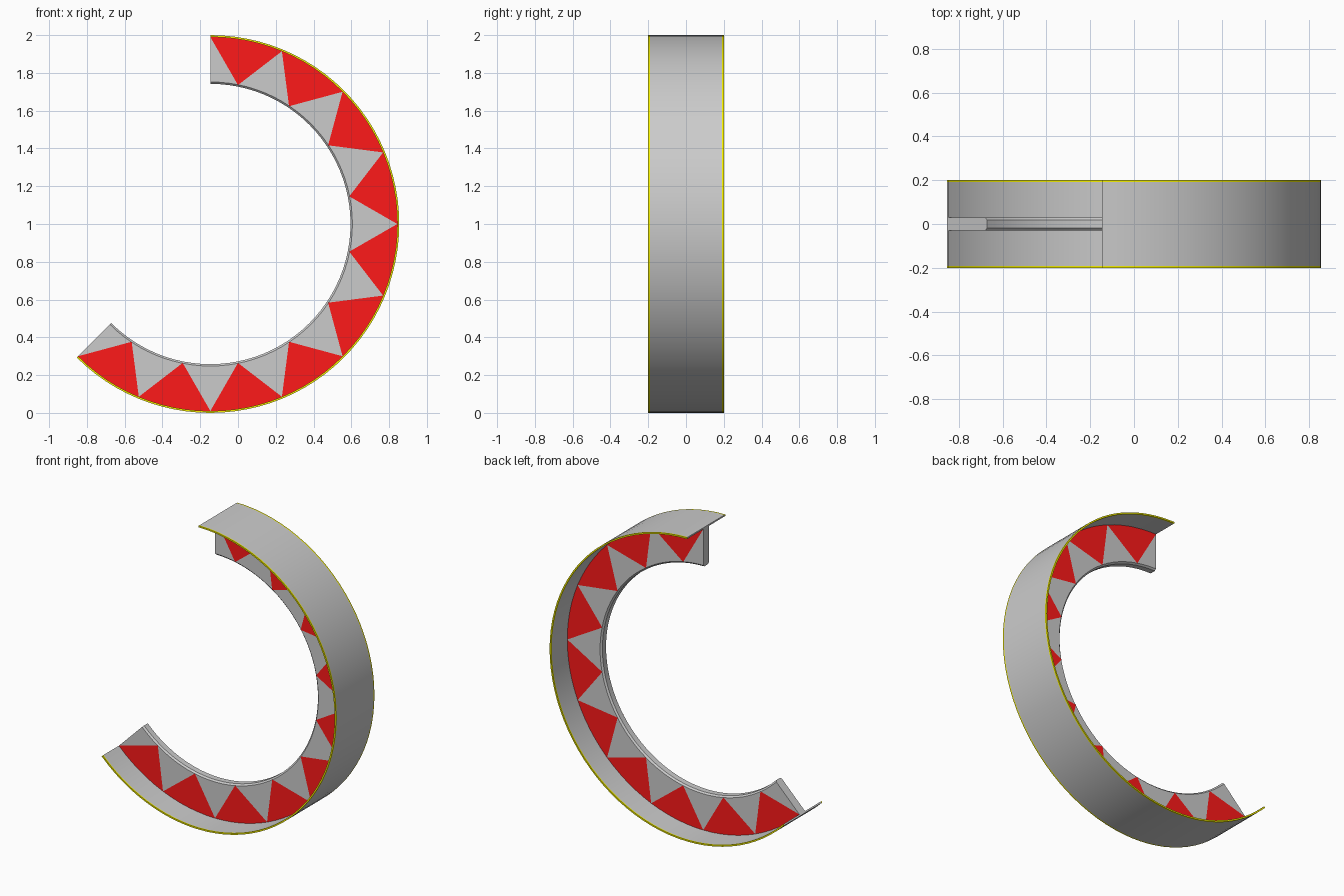
import bpy, bmesh, math

if "Cube" in bpy.data.objects:
    bpy.data.objects.remove(bpy.data.objects["Cube"])

CX, CZ = -0.1464, 1.0                 # centre of the arc
START, SPAN = 90.0, 225.0             # sweeps clockwise from the top
BAYS, SUB = 10, 6                     # triangle bays and steps per bay
BAY = SPAN / BAYS
STEPS = BAYS * SUB


def material(name, rgb):
    m = bpy.data.materials.new(name)
    m.diffuse_color = (*rgb, 1)
    m.use_nodes = True
    m.node_tree.nodes["Principled BSDF"].inputs["Base Color"].default_value = m.diffuse_color
    return m


def point(r, deg, y):
    a = math.radians(deg)
    return (CX + r * math.cos(a), y, CZ + r * math.sin(a))


def finish(bm, name, mat=None, recalc=True):
    if recalc:
        bmesh.ops.recalc_face_normals(bm, faces=bm.faces[:])
    me = bpy.data.meshes.new(name)
    bm.to_mesh(me)
    bm.free()
    me.shade_smooth()
    me.set_sharp_from_angle(angle=math.radians(30))
    ob = bpy.data.objects.new(name, me)
    bpy.context.collection.objects.link(ob)
    if mat:
        me.materials.append(mat)
    return ob


def sweep(name, profile, mat=None):
    """Sweep a closed (radius, y) profile along the arc and cap both ends."""
    bm = bmesh.new()
    rings = [[bm.verts.new(point(r, START - SPAN * i / STEPS, y)) for r, y in profile]
             for i in range(STEPS + 1)]
    n = len(profile)
    for a, b in zip(rings, rings[1:]):
        for j in range(n):
            k = (j + 1) % n
            bm.faces.new((a[j], a[k], b[k], b[j]))
    bm.faces.new(rings[0])
    bm.faces.new(rings[-1])
    return finish(bm, name, mat)


def box(r0, r1, y0, y1):
    return [(r0, y0), (r1, y0), (r1, y1), (r0, y1)]


red = material("red", (1.0, 0.01, 0.01))
yellow = material("yellow", (0.95, 0.9, 0.0))

# Wide outer band with yellow rims
sweep("outer_band", box(0.99, 1.0, -0.191, 0.191))
sweep("front_rim", box(0.99, 1.0, -0.2, -0.191), yellow)
sweep("back_rim", box(0.99, 1.0, 0.191, 0.2), yellow)

# Central web with a softened inner edge
sweep("inner_web", [(0.992, -0.029), (0.752, -0.029), (0.742, -0.019),
                    (0.742, 0.019), (0.752, 0.029), (0.992, 0.029)])

# Red triangles on both faces of the web, bases along the band
for name, side in (("front_triangles", -1), ("back_triangles", 1)):
    bm = bmesh.new()
    y = side * 0.03
    for i in range(BAYS):
        a0 = START - i * BAY
        apex = bm.verts.new(point(0.75, a0 - BAY / 2, y))
        base = [bm.verts.new(point(0.99, a0 - BAY * k / SUB, y)) for k in range(SUB + 1)]
        for p, q in zip(base, base[1:]):
            bm.faces.new((apex, p, q) if side > 0 else (apex, q, p))
    bm.normal_update()
    for f in bm.faces:
        if f.normal.y * side < 0:
            f.normal_flip()
    finish(bm, name, red, recalc=False)
